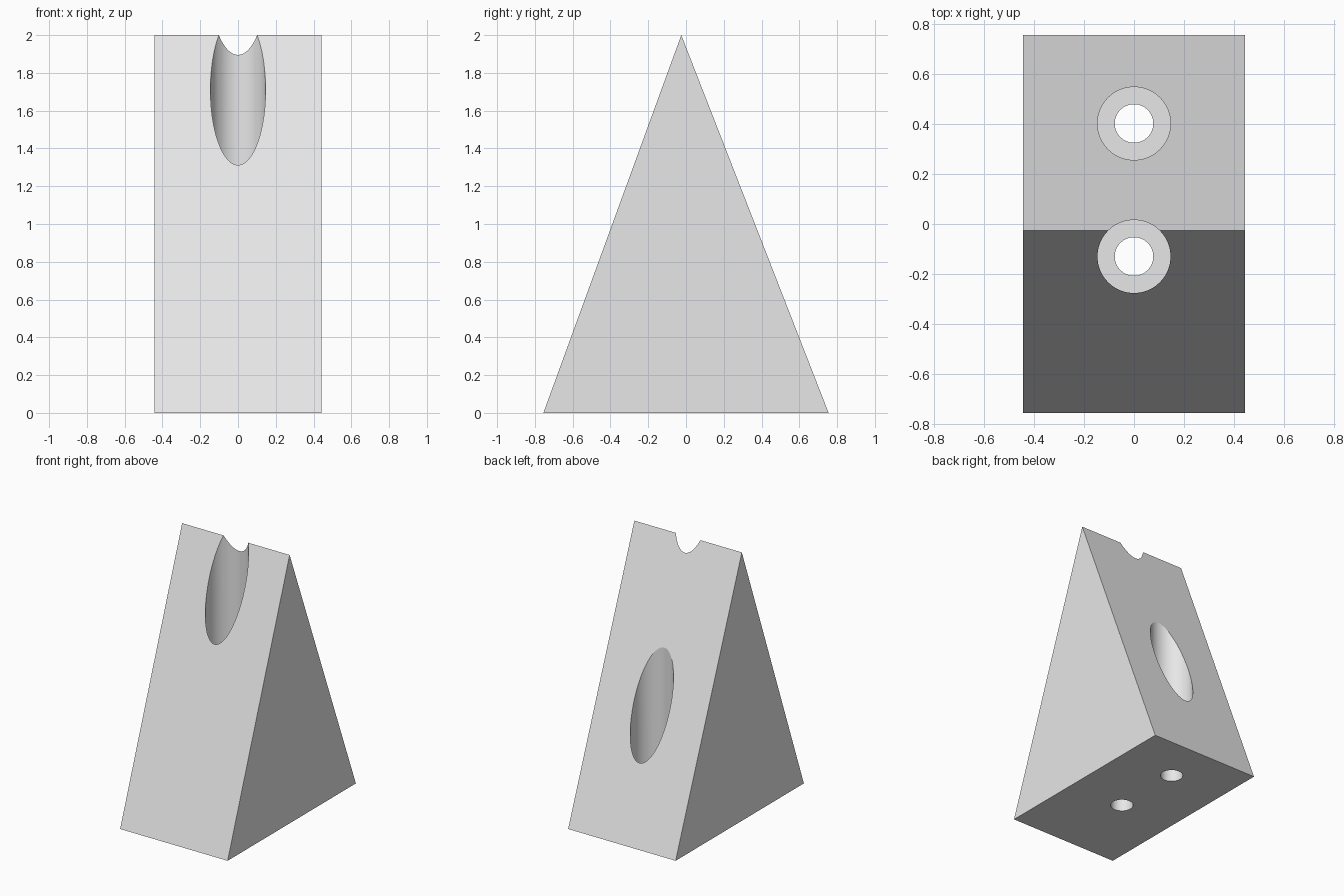
import bpy
import bmesh
from math import radians, cos, sin, tau

if "Cube" in bpy.data.objects:
    bpy.data.objects.remove(bpy.data.objects["Cube"], do_unlink=True)

HALF_WIDTH = 0.443
HALF_DEPTH = 0.755
HEIGHT = 2.0
RIDGE_Y = -0.025
HEAD_RADIUS, SHAFT_RADIUS = 0.146, 0.077
SEAT_Z = 0.2
SEGMENTS = 64

grey = bpy.data.materials.new("light grey")
grey.use_nodes = True
colour = (0.8, 0.8, 0.8, 1)
grey.diffuse_color = colour
grey.node_tree.nodes["Principled BSDF"].inputs["Base Color"].default_value = colour


def make_object(name, bm):
    bmesh.ops.recalc_face_normals(bm, faces=bm.faces)
    mesh = bpy.data.meshes.new(name)
    bm.to_mesh(mesh)
    bm.free()
    mesh.materials.append(grey)
    obj = bpy.data.objects.new(name, mesh)
    bpy.context.collection.objects.link(obj)
    return obj


def wedge():
    # Triangular side profile extruded across the width
    bm = bmesh.new()
    profile = [(-HALF_DEPTH, 0), (HALF_DEPTH, 0), (RIDGE_Y, HEIGHT)]
    side = bm.faces.new([bm.verts.new((-HALF_WIDTH, y, z)) for y, z in profile])
    grown = bmesh.ops.extrude_face_region(bm, geom=[side])["geom"]
    verts = [v for v in grown if isinstance(v, bmesh.types.BMVert)]
    bmesh.ops.translate(bm, verts=verts, vec=(2 * HALF_WIDTH, 0, 0))
    return make_object("wedge_block", bm)


def stepped_cutter(name, y):
    # Narrow shaft below, wide screw-head bore above
    bm = bmesh.new()
    steps = [(SHAFT_RADIUS, -0.2), (SHAFT_RADIUS, SEAT_Z),
             (HEAD_RADIUS, SEAT_Z), (HEAD_RADIUS, HEIGHT + 0.2)]
    angles = [tau * i / SEGMENTS for i in range(SEGMENTS)]
    rings = [[bm.verts.new((r * cos(a), y + r * sin(a), z)) for a in angles]
             for r, z in steps]
    for low, high in zip(rings, rings[1:]):
        for i in range(SEGMENTS):
            j = (i + 1) % SEGMENTS
            bm.faces.new((low[i], low[j], high[j], high[i]))
    bm.faces.new(rings[0])
    bm.faces.new(rings[-1])
    cutter = make_object(name, bm)
    cutter.hide_render = True
    return cutter


block = wedge()
bpy.ops.object.select_all(action="DESELECT")
bpy.context.view_layer.objects.active = block
block.select_set(True)

# Counterbored screw holes, front and back
for name, y in (("front_hole_cutter", -0.13), ("back_hole_cutter", 0.402)):
    cutter = stepped_cutter(name, y)
    cut = block.modifiers.new(name, "BOOLEAN")
    cut.operation = "DIFFERENCE"
    cut.solver = "EXACT"
    cut.object = cutter
    bpy.ops.object.modifier_apply(modifier=cut.name)
    bpy.data.objects.remove(cutter, do_unlink=True)

# Smooth bores, crisp rims
bpy.ops.object.shade_smooth_by_angle(angle=radians(15))
